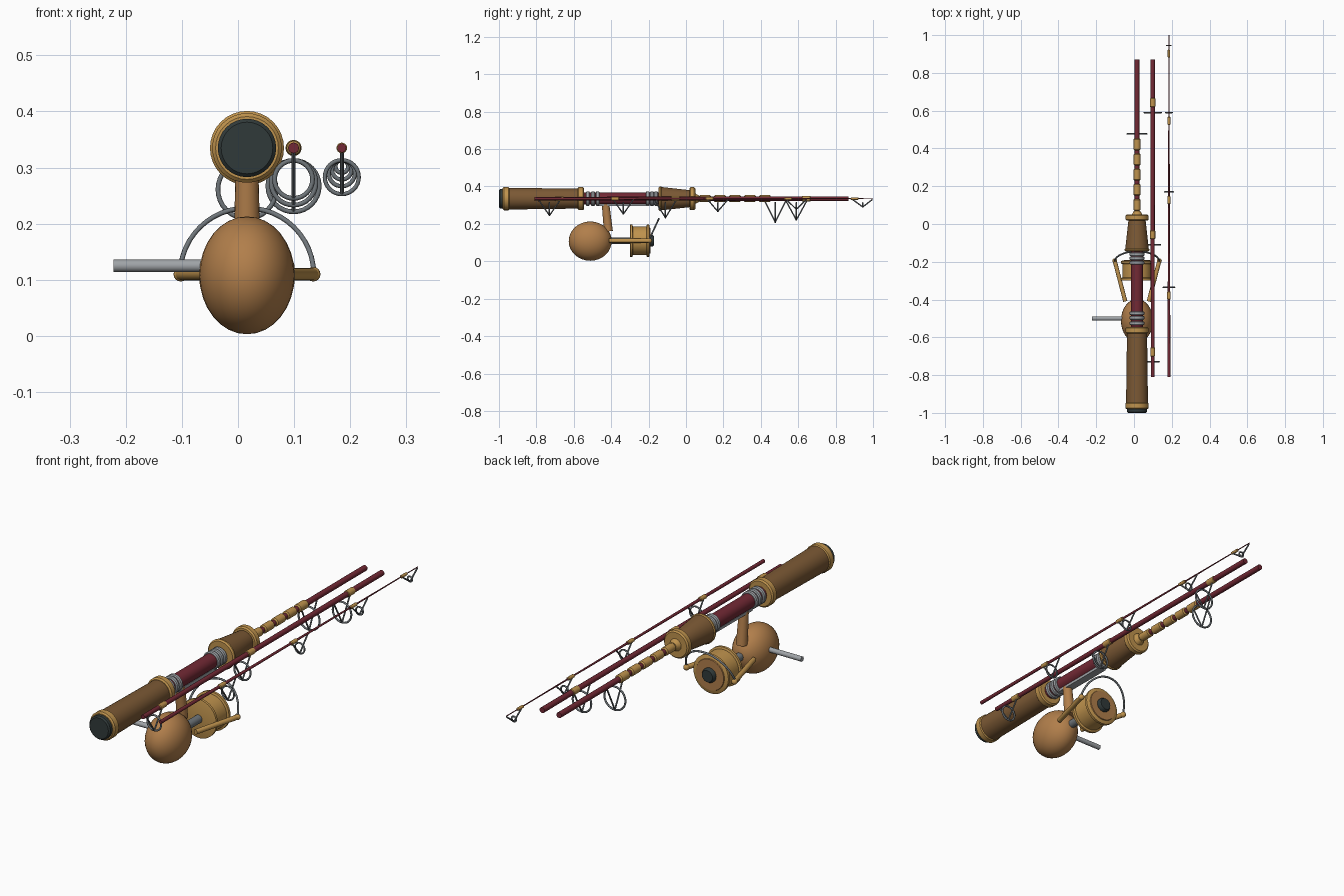
import bpy, bmesh, math
from mathutils import Vector, Matrix

if "Cube" in bpy.data.objects:
    bpy.data.objects.remove(bpy.data.objects["Cube"])

def mat(name, rgb):
    m = bpy.data.materials.new(name)
    m.diffuse_color = (*rgb, 1)
    m.use_nodes = True
    m.node_tree.nodes["Principled BSDF"].inputs["Base Color"].default_value = m.diffuse_color
    return m

CORK = mat("dark_cork", (0.20, 0.10, 0.035))
GOLD = mat("gold_trim", (0.52, 0.29, 0.075))
COPPER = mat("reel_copper", (0.44, 0.21, 0.07))
RED = mat("dark_red", (0.17, 0.022, 0.035))
STEEL = mat("light_steel", (0.35, 0.37, 0.39))
DARK = mat("dark_steel", (0.16, 0.18, 0.195))
RUBBER = mat("black_rubber", (0.03, 0.042, 0.042))

AX, AZ = 0.016, 0.335      # handle axis
RZ = 0.11                  # reel axis height

def finish(bm, name, material):
    bmesh.ops.recalc_face_normals(bm, faces=bm.faces)
    me = bpy.data.meshes.new(name)
    bm.to_mesh(me)
    bm.free()
    me.materials.append(material)
    ob = bpy.data.objects.new(name, me)
    bpy.context.collection.objects.link(ob)
    bpy.ops.object.select_all(action='DESELECT')
    ob.select_set(True)
    bpy.context.view_layer.objects.active = ob
    bpy.ops.object.shade_smooth_by_angle(angle=math.radians(40))
    return ob

def lathe(name, profile, material, x=AX, z=AZ, n=32):
    """Closed turned part along y; profile is (y, radius) pairs."""
    bm = bmesh.new()
    rings = [[bm.verts.new((x + r * math.cos(2 * math.pi * i / n), y,
                            z + r * math.sin(2 * math.pi * i / n)))
              for i in range(n)] for y, r in profile]
    for a, b in zip(rings, rings[1:]):
        for i in range(n):
            j = (i + 1) % n
            bm.faces.new((a[i], a[j], b[j], b[i]))
    bm.faces.new(rings[0])
    bm.faces.new(rings[-1])
    return finish(bm, name, material)

def band(name, y0, y1, r, material, x=AX, z=AZ, bevel=0.006, n=32):
    """Ring with softened edges."""
    return lathe(name, [(y0, r - bevel), (y0 + bevel, r), (y1 - bevel, r), (y1, r - bevel)],
                 material, x, z, n)

def rod(name, a, b, r1, r2, material, n=16):
    """Tapered cylinder between two points."""
    a, b = Vector(a), Vector(b)
    d = b - a
    m = Matrix.Translation((a + b) / 2) @ d.to_track_quat('Z', 'Y').to_matrix().to_4x4()
    bm = bmesh.new()
    bmesh.ops.create_cone(bm, cap_ends=True, segments=n, radius1=r1, radius2=r2,
                          depth=d.length, matrix=m)
    return finish(bm, name, material)

def ball(name, c, size, material, seg=32):
    bm = bmesh.new()
    bmesh.ops.create_uvsphere(bm, u_segments=seg, v_segments=seg // 2, radius=1,
                              matrix=Matrix.Translation(c) @ Matrix.Diagonal((*size, 1)))
    return finish(bm, name, material)

def sweep(name, pts, r, material, closed=False, n=8):
    """Round tube through points."""
    cu = bpy.data.curves.new(name, 'CURVE')
    cu.dimensions = '3D'
    cu.bevel_depth = r
    cu.bevel_resolution = 2
    cu.use_fill_caps = True
    sp = cu.splines.new('POLY')
    sp.points.add(len(pts) - 1)
    for p, q in zip(sp.points, pts):
        p.co = (*q, 1)
    sp.use_cyclic_u = closed
    sp.use_smooth = True
    cu.materials.append(material)
    ob = bpy.data.objects.new(name, cu)
    bpy.context.collection.objects.link(ob)
    return ob

def guide(name, x, y, r, spread=0.06, tube=0.0042):
    """Line guide: hanging ring with two slanted legs."""
    top = 0.317
    cz = top - r
    rr = r - tube
    sweep(name + "_ring", [(x + rr * math.cos(t * math.pi / 16), y, cz + rr * math.sin(t * math.pi / 16))
                           for t in range(32)], tube, DARK, True)
    for s, side in ((-1, "rear"), (1, "fore")):
        rod(f"{name}_{side}_leg", (x, min(y + s * spread, 0.997), AZ - 0.004),
            (x, y, cz - rr), 0.0035, 0.0035, DARK, 8)

# handle: butt cap, grips and trim
lathe("butt_cap", [(-1.0, 0.046), (-0.994, 0.052), (-0.97, 0.052)], RUBBER)
band("butt_ring", -0.98, -0.943, 0.062, GOLD)
lathe("rear_grip", [(-0.95, 0.058), (-0.57, 0.053)], CORK)
band("rear_grip_ring", -0.58, -0.545, 0.061, GOLD)
lathe("reel_seat", [(-0.56, 0.032), (-0.13, 0.032)], RED)
for i, y in enumerate((-0.525, -0.497, -0.472, -0.205, -0.182, -0.16)):
    band(f"seat_ring_{i + 1}", y - 0.01, y + 0.01, 0.039, STEEL, bevel=0.004)
band("fore_grip_rear_ring", -0.146, -0.128, 0.066, GOLD)
lathe("fore_grip", [(-0.13, 0.062), (0.025, 0.045)], CORK)
band("fore_grip_front_ring", 0.018, 0.05, 0.061, GOLD)
lathe("grip_tip", [(0.045, 0.03), (0.07, 0.017)], GOLD)

# three rod sections
rod("butt_section", (AX, 0.04, AZ), (AX, 0.87, AZ), 0.0125, 0.0125, RED)
rod("middle_section", (0.099, -0.81, AZ), (0.099, 0.87, AZ), 0.0095, 0.0125, RED)
rod("tip_section", (0.185, -0.81, AZ), (0.185, 1.0, AZ), 0.008, 0.002, RED)

# thread wraps on the butt section
for i in range(5):
    y = 0.07 + i * 0.08
    band(f"butt_wrap_{i + 1}", y, y + 0.063, 0.0185, GOLD, bevel=0.005, n=20)

# guides with their wraps
guide("butt_guide", AX, 0.477, 0.056)
for i, (y, r) in enumerate(((0.59, 0.05), (-0.11, 0.044), (-0.73, 0.038))):
    guide(f"middle_guide_{i + 1}", 0.099, y, r)
    band(f"middle_wrap_{i + 1}", y + 0.028, y + 0.078, 0.0145 - i * 0.001, GOLD, 0.099, bevel=0.004, n=16)
for i, (y, r) in enumerate(((-0.335, 0.034), (0.17, 0.027), (0.59, 0.021), (0.945, 0.015))):
    guide(f"tip_guide_{i + 1}", 0.185, y, r, 0.055, 0.0037)
    band(f"tip_wrap_{i + 1}", y - 0.065, y - 0.022, 0.0095 - i * 0.001, GOLD, 0.185, bevel=0.003, n=16)

# reel body, stem and foot
ball("reel_body", (AX, -0.512, 0.108), (0.085, 0.115, 0.105), COPPER)
rod("reel_stem", (AX, -0.415, 0.16), (AX, -0.43, 0.305), 0.024, 0.02, COPPER, 20)
bm = bmesh.new()
bmesh.ops.create_cube(bm, size=1, matrix=Matrix.Translation((AX, -0.33, 0.301)) @ Matrix.Diagonal((0.036, 0.27, 0.012, 1)))
finish(bm, "reel_foot", STEEL)

# spool with flanges, shaft and drag knob
lathe("spool_shaft", [(-0.43, 0.018), (-0.29, 0.018)], DARK, z=RZ)
lathe("spool", [(-0.30, 0.08), (-0.298, 0.086), (-0.287, 0.086), (-0.284, 0.077), (-0.212, 0.077),
                (-0.209, 0.086), (-0.198, 0.086), (-0.194, 0.08)], GOLD, z=RZ)
lathe("spool_face", [(-0.2, 0.072), (-0.19, 0.068)], COPPER, z=RZ)
lathe("drag_knob", [(-0.2, 0.032), (-0.182, 0.032), (-0.172, 0.026)], RUBBER, z=RZ)

# side arms
for s, side in ((-1, "left"), (1, "right")):
    a, b = (AX + s * 0.062, -0.41, RZ), (AX + s * 0.118, -0.195, RZ)
    rod(side + "_arm", a, b, 0.011, 0.011, GOLD)
    ball(side + "_arm_end", b, (0.013, 0.013, 0.013), GOLD, 16)

# bail wire, tilted forward
sweep("bail_wire", [(AX + 0.119 * math.cos(t * math.pi / 24),
                     -0.2 + 0.055 * math.sin(t * math.pi / 24),
                     RZ + 0.118 * math.sin(t * math.pi / 24)) for t in range(25)], 0.0045, DARK)

# crank handle
rod("crank_handle", (-0.222, -0.5, 0.125), (-0.04, -0.5, 0.125), 0.011, 0.011, STEEL)
